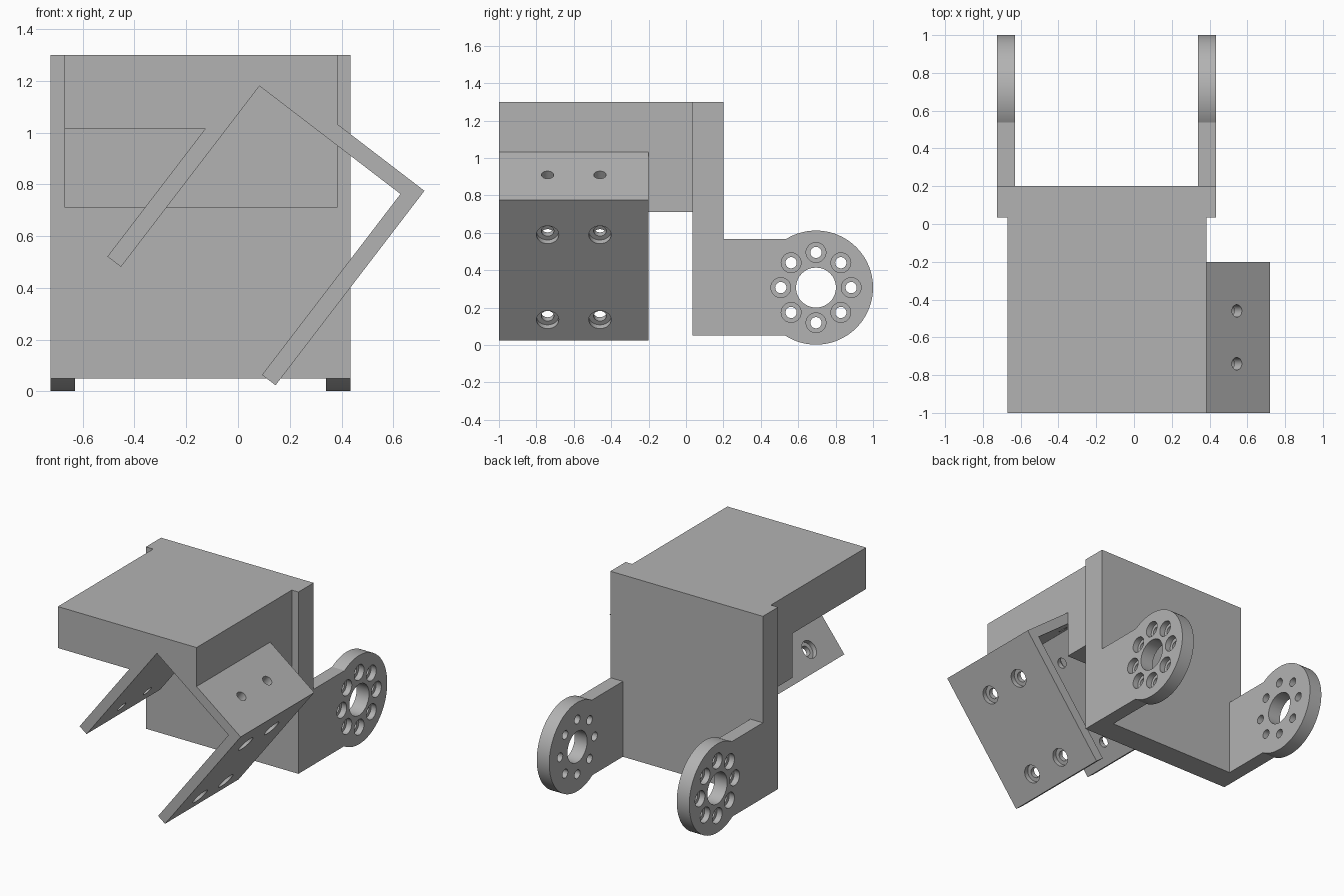
import bpy, bmesh
from math import cos, sin, pi, asin
from mathutils import Vector

if "Cube" in bpy.data.objects:
    bpy.data.objects.remove(bpy.data.objects["Cube"])

grey = bpy.data.materials.new("plain grey")
grey.use_nodes = True
grey.diffuse_color = (0.45, 0.45, 0.45, 1)
grey.node_tree.nodes["Principled BSDF"].inputs["Base Color"].default_value = (0.45, 0.45, 0.45, 1)


def to_object(name, bm):
    mesh = bpy.data.meshes.new(name)
    bmesh.ops.recalc_face_normals(bm, faces=bm.faces)
    bm.to_mesh(mesh)
    bm.free()
    mesh.materials.append(grey)
    obj = bpy.data.objects.new(name, mesh)
    bpy.context.scene.collection.objects.link(obj)
    return obj


def extrude(name, points, step):
    """Solid from a flat outline pushed along a vector."""
    bm = bmesh.new()
    face = bm.faces.new([bm.verts.new(p) for p in points])
    moved = bmesh.ops.extrude_face_region(bm, geom=[face])["geom"]
    bmesh.ops.translate(bm, vec=step, verts=[g for g in moved if isinstance(g, bmesh.types.BMVert)])
    return to_object(name, bm)


def drill(obj, holes):
    """Cut round holes, each given as start, direction, depth and radius."""
    bm = bmesh.new()
    for start, direction, depth, radius in holes:
        turn = Vector((0, 0, 1)).rotation_difference(direction).to_matrix().to_4x4()
        turn.translation = start + direction * depth / 2
        bmesh.ops.create_cone(bm, cap_ends=True, segments=32, radius1=radius,
                              radius2=radius, depth=depth, matrix=turn)
    cutter = to_object("hole_cutter", bm)
    cutter.hide_render = True
    mod = obj.modifiers.new("holes", "BOOLEAN")
    mod.operation, mod.solver, mod.object = "DIFFERENCE", "EXACT", cutter
    activate(obj)
    bpy.ops.object.modifier_apply(modifier=mod.name)
    bpy.data.objects.remove(cutter)


def activate(obj):
    bpy.ops.object.select_all(action="DESELECT")
    obj.select_set(True)
    bpy.context.view_layer.objects.active = obj


def box(name, x0, x1, y0, y1, z0, z1):
    return extrude(name, [(x0, y0, z0), (x1, y0, z0), (x1, y0, z1), (x0, y0, z1)], (0, y1 - y0, 0))


# Upright body and the neck block in front of it
LEFT, RIGHT, TOP, BACK = -0.67, 0.385, 1.3, 0.2
box("body", -0.725, 0.435, 0.035, BACK, 0.05, TOP)
box("neck_block", LEFT, RIGHT, -0.2, 0.035, 0.71, TOP)

# Tilted U bracket: s runs across its base, t down its arms
ACROSS, DOWN = Vector((0.794, 0, -0.608)), Vector((-0.608, 0, -0.794))
CORNER = Vector((0.083, -1, 1.18))
WIDTH, LENGTH, THICK, DEPTH = 0.686, 0.88, 0.066, 0.8


def tilted(s, t, y=-1):
    p = CORNER + ACROSS * s + DOWN * t
    p.y = y
    return p


outline = [(-THICK, -THICK), (WIDTH + THICK, -THICK), (WIDTH + THICK, LENGTH), (WIDTH, LENGTH),
           (WIDTH, 0), (0, 0), (0, LENGTH), (-THICK, LENGTH)]
bracket = extrude("u_bracket", [tilted(s, t) for s, t in outline], (0, DEPTH, 0))

through, bores = [], []
for y in (-0.74, -0.46):
    for s in (0.155, 0.531):
        through.append((tilted(s, -THICK - 0.02, y), DOWN, 0.12, 0.033))
    for t in (0.168, 0.74):
        for s, way in ((-THICK - 0.02, 1), (WIDTH + THICK + 0.02, -1)):
            through.append((tilted(s, t, y), ACROSS * way, 0.12, 0.034))
            bores.append((tilted(s, t, y), ACROSS * way, 0.053, 0.06))
drill(bracket, through)
drill(bracket, bores)

# Roof slab resting on the bracket's outer corner
ridge = tilted(-THICK, -THICK)
SLAB = 1.015
left_meet = ridge + DOWN * ((SLAB - ridge.z) / DOWN.z)
right_meet = ridge + ACROSS * ((RIGHT - ridge.x) / ACROSS.x)
extrude("roof_slab", [Vector((LEFT, -1, TOP)), Vector((LEFT, -1, SLAB)), left_meet, ridge, right_meet,
                      Vector((RIGHT, -1, TOP))], (0, DEPTH, 0))

# Two hinge arms with round drilled ends
HUB_Y, HUB_Z, HUB_R, ARM = 0.695, 0.307, 0.305, 0.095
arms = []
for name, outer, way in (("left_hinge_arm", 0.435, -1), ("right_hinge_arm", -0.725, 1)):
    low = -pi + asin((HUB_Z - 0.05) / HUB_R)
    high = pi - asin((0.568 - HUB_Z) / HUB_R)
    points = [(outer, BACK, 0.568), (outer, BACK, 0.05)]
    for i in range(65):
        a = low + (high - low) * i / 64
        points.append((outer, HUB_Y + HUB_R * cos(a), HUB_Z + HUB_R * sin(a)))
    arm = extrude(name, points, (way * ARM, 0, 0))
    inward = Vector((way, 0, 0))
    start = Vector((outer - way * 0.02, HUB_Y, HUB_Z))
    ring = [start + Vector((0, cos(k * pi / 4), sin(k * pi / 4))) * 0.188 for k in range(8)]
    drill(arm, [(start, inward, 0.15, 0.107)] + [(p, inward, 0.15, 0.03) for p in ring])
    drill(arm, [(p, inward, 0.06, 0.053) for p in ring])
    arms.append(arm)

# Smooth the round walls, keep the edges sharp
for obj in arms + [bracket]:
    activate(obj)
    bpy.ops.object.shade_smooth_by_angle(angle=0.5)
